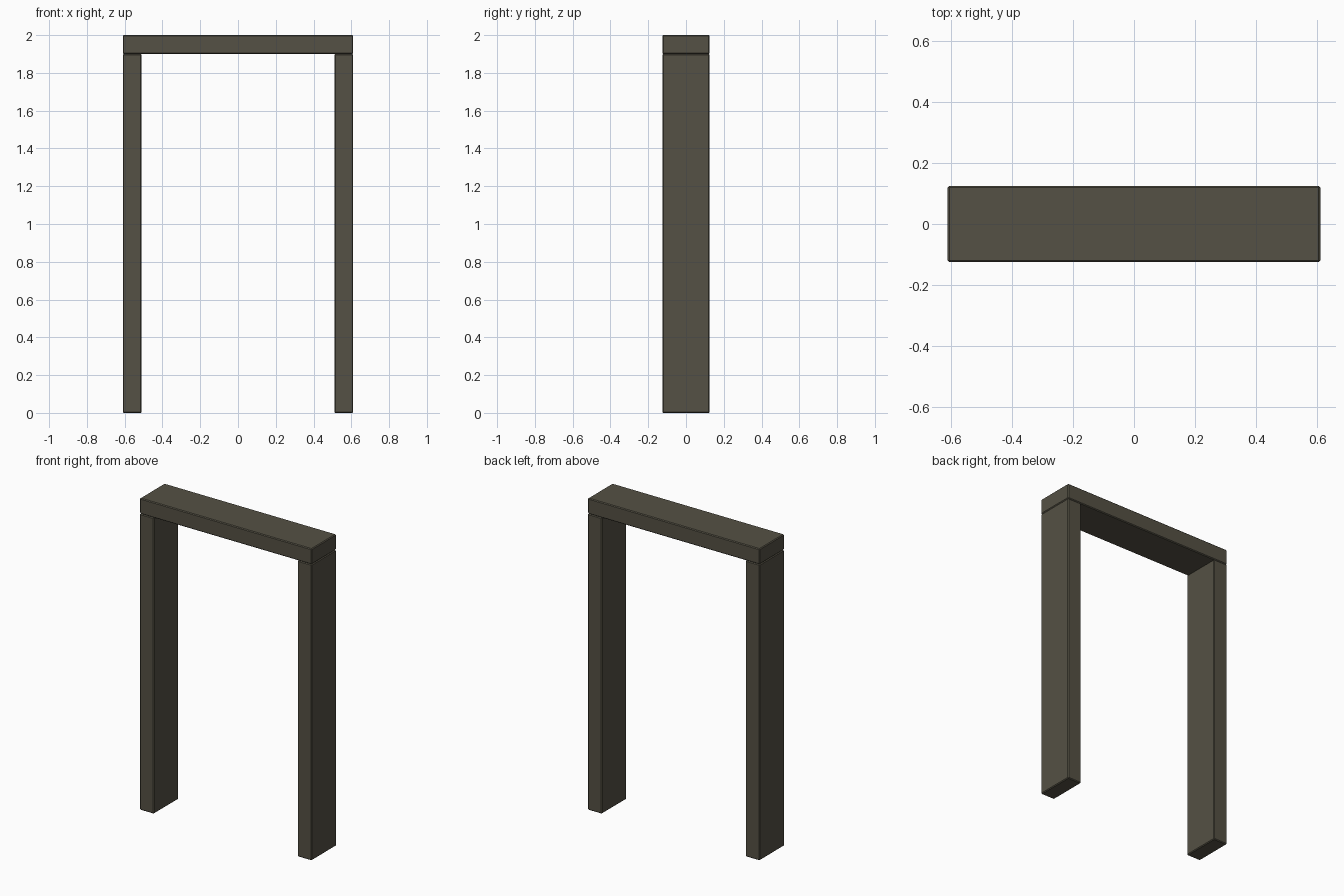
import bpy

cube = bpy.data.objects.get("Cube")
if cube:
    bpy.data.objects.remove(cube, do_unlink=True)

WIDTH, DEPTH, HEIGHT = 1.22, 0.25, 2.0
BOARD = 0.10
EDGE = 0.005

# Dark weathered wood
wood = bpy.data.materials.new("dark_wood")
wood.use_nodes = True
color = (0.09, 0.082, 0.058, 1)
wood.diffuse_color = color
wood.node_tree.nodes["Principled BSDF"].inputs["Base Color"].default_value = color


def board(name, size, center):
    """Rectangular board with slightly eased edges."""
    bpy.ops.mesh.primitive_cube_add(size=1, location=center)
    obj = bpy.context.object
    obj.name = name
    obj.scale = size
    bpy.ops.object.transform_apply(location=False, rotation=False, scale=True)
    obj.data.materials.append(wood)
    bevel = obj.modifiers.new("eased_edges", "BEVEL")
    bevel.width = EDGE
    bevel.segments = 1
    return obj


# Two upright posts
post_height = HEIGHT - BOARD
for name, side in (("left_post", 1), ("right_post", -1)):
    board(name, (BOARD, DEPTH, post_height),
          (side * (WIDTH - BOARD) / 2, 0, post_height / 2))

# Header resting across the posts
board("header", (WIDTH, DEPTH, BOARD), (0, 0, HEIGHT - BOARD / 2))
